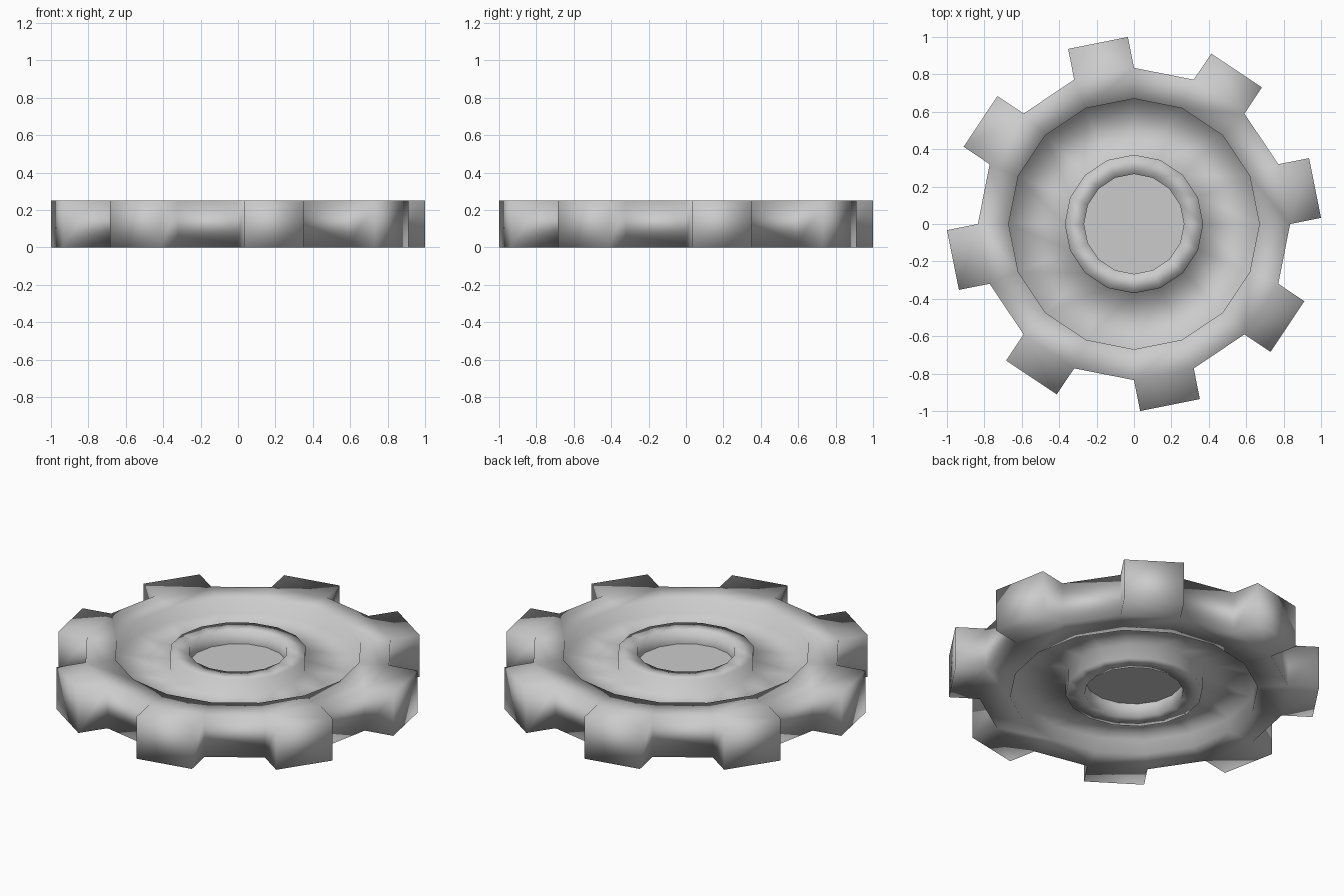
import bpy, bmesh
from math import cos, sin, pi

if "Cube" in bpy.data.objects:
    bpy.data.objects.remove(bpy.data.objects["Cube"])

N = 16          # sides of every ring
TOOTH = 0.168   # tooth length

# half cross-section (radius, height), from hub bore over the top, round the rim and back underneath
profile = [(0.267, 0.17), (0.267, 0.25), (0.37, 0.25), (0.37, 0.165), (0.67, 0.165),
           (0.67, 0.25), (0.835, 0.25), (0.835, 0.0), (0.67, 0.0), (0.67, 0.085),
           (0.37, 0.085), (0.37, 0.0), (0.267, 0.0), (0.267, 0.08)]
RIM = 6         # profile segment that forms the outer wall

# gear body: revolved profile
bm = bmesh.new()
rings = [[bm.verts.new((r * cos(2 * pi * k / N), r * sin(2 * pi * k / N), z))
          for r, z in profile] for k in range(N)]
tooth_faces = []
for k in range(N):
    a, b = rings[k], rings[(k + 1) % N]
    for i in range(len(profile) - 1):
        f = bm.faces.new((a[i + 1], b[i + 1], b[i], a[i]))
        if i == RIM and k % 2 == 0:
            tooth_faces.append(f)

# teeth: every other outer wall face pushed straight out
out = bmesh.ops.extrude_discrete_faces(bm, faces=tooth_faces)["faces"]
for f in out:
    c = f.calc_center_median()
    c.z = 0
    bmesh.ops.translate(bm, verts=f.verts, vec=c.normalized() * TOOTH)

# bore web: closes the hub, flat and sharp edged
for idx in (0, len(profile) - 1):
    loop = [r[idx] for r in rings]
    bm.faces.new([bm.verts.new(v.co) for v in loop])

bmesh.ops.recalc_face_normals(bm, faces=[f for f in bm.faces if len(f.verts) == 4])
for f in bm.faces:
    f.smooth = len(f.verts) == 4
    if len(f.verts) > 4:
        f.normal_update()
        if (f.normal.z > 0) != (f.calc_center_median().z > 0.125):
            f.normal_flip()

me = bpy.data.meshes.new("gear_wheel")
bm.to_mesh(me)
bm.free()
gear = bpy.data.objects.new("gear_wheel", me)
bpy.context.collection.objects.link(gear)
